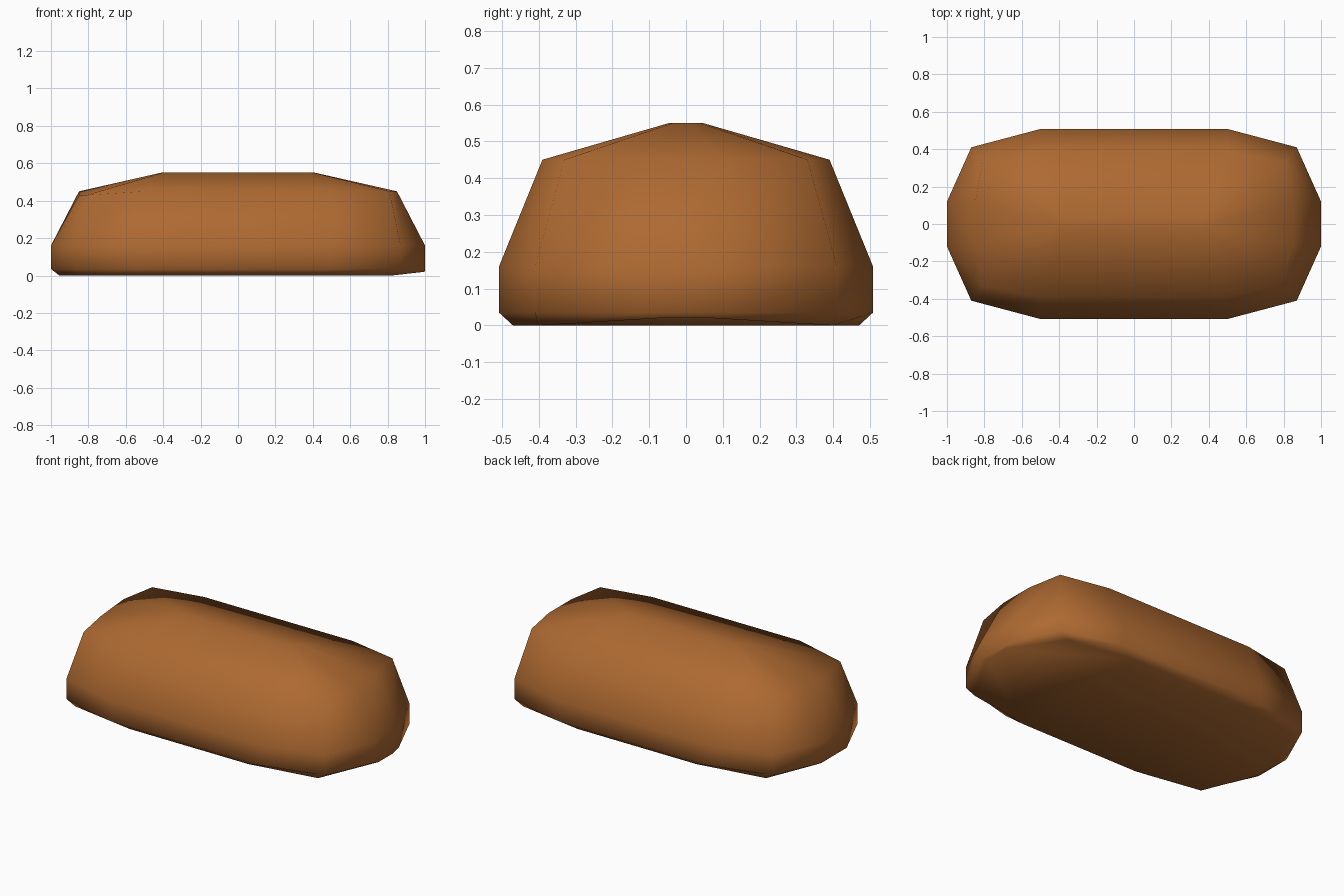
import bpy, bmesh

if "Cube" in bpy.data.objects:
    bpy.data.objects.remove(bpy.data.objects["Cube"])

crust = bpy.data.materials.new("crust brown")
crust.diffuse_color = (0.42, 0.142, 0.031, 1)
crust.use_nodes = True
crust.node_tree.nodes["Principled BSDF"].inputs["Base Color"].default_value = crust.diffuse_color

# One quarter of each 12-sided outline: height, then (x, y) corners
levels = [
    (0.00, [(0.40, 0.47), (0.82, 0.40), (0.955, 0.07)]),
    (0.035, [(0.50, 0.508), (0.87, 0.41), (1.00, 0.12)]),
    (0.16, [(0.50, 0.508), (0.87, 0.41), (1.00, 0.12)]),
    (0.45, [(0.50, 0.39), (0.81, 0.33), (0.85, 0.11)]),
    (0.55, [(0.37, 0.045), (0.40, 0.035), (0.41, 0.012)]),
]


def outline(q):
    """Mirror a quarter outline into a closed counter-clockwise loop."""
    r = q[::-1]
    return (r + [(-x, y) for x, y in q] + [(-x, -y) for x, y in r]
            + [(x, -y) for x, y in q])


# Loaf body: stacked outlines joined by side faces
bm = bmesh.new()
rings = [[bm.verts.new((x, y, z)) for x, y in outline(q)] for z, q in levels]
for a, b in zip(rings, rings[1:]):
    n = len(a)
    for i in range(n):
        j = (i + 1) % n
        bm.faces.new((a[i], a[j], b[j], b[i]))
bm.faces.new(rings[-1])
bm.faces.new(rings[0][::-1])

# Slightly lifted edge under the right end
for v in rings[0]:
    if v.co.x > 0.9:
        v.co.x, v.co.z = 0.998, 0.02
# Slight dent in the upper front left shoulder
for v in rings[3]:
    if v.co.x < -0.7 and v.co.y < 0:
        v.co.z = 0.43

bmesh.ops.triangulate(bm, faces=[f for f in bm.faces if len(f.verts) > 4])
bmesh.ops.recalc_face_normals(bm, faces=bm.faces)
for f in bm.faces:
    f.smooth = True
me = bpy.data.meshes.new("loaf")
bm.to_mesh(me)
bm.free()
me.materials.append(crust)
loaf = bpy.data.objects.new("loaf", me)
bpy.context.collection.objects.link(loaf)
